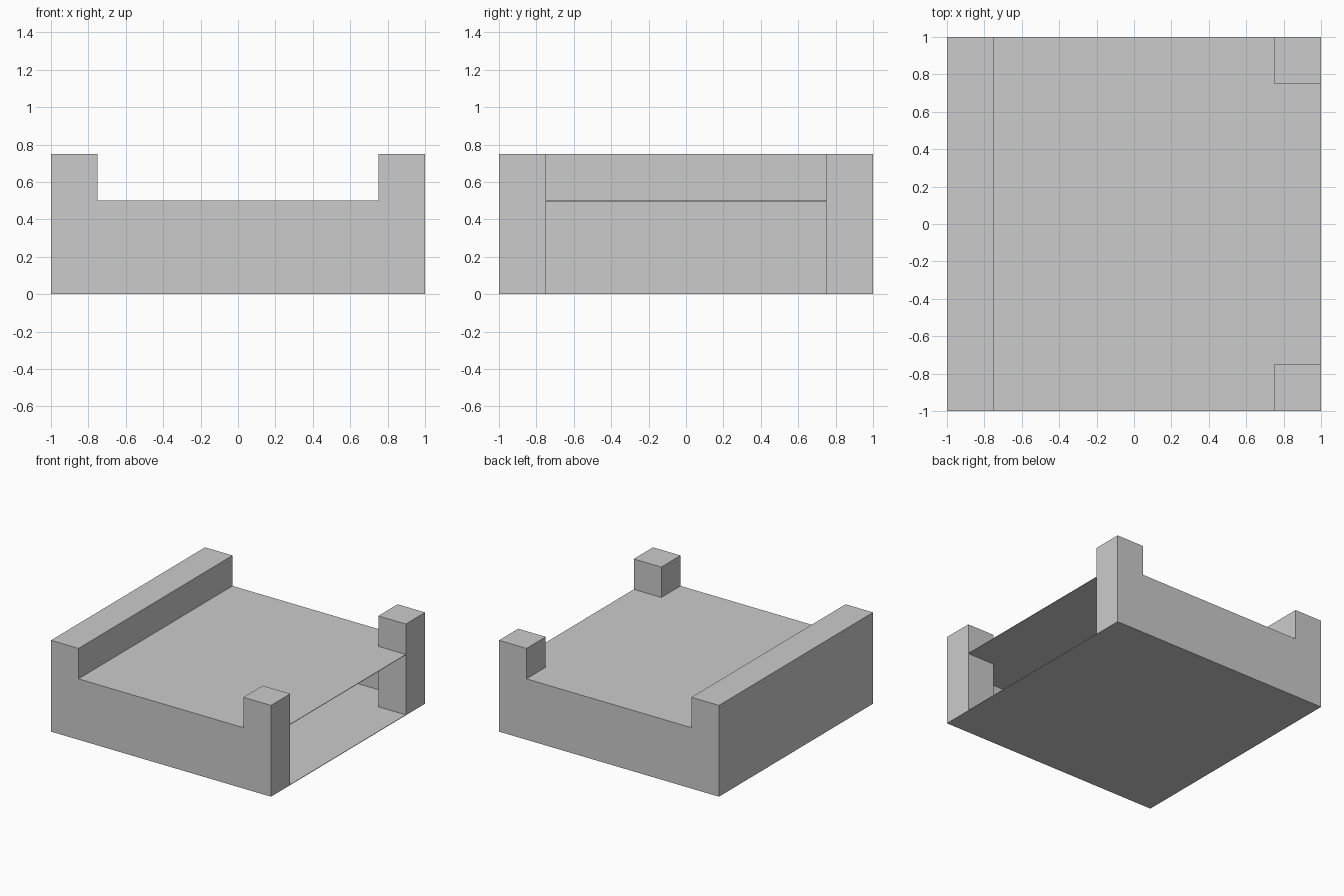
import bpy
import bmesh

cube = bpy.data.objects.get("Cube")
if cube:
    bpy.data.objects.remove(cube, do_unlink=True)

HALF = 1.0      # half of the overall width and depth
POST = 0.25     # side of a post and thickness of the wall
TALL = 0.75     # height of the wall and posts
DECK = 0.5      # height of the deck
THIN = 0.004    # thickness of the panels
INNER = HALF - POST

grey = bpy.data.materials.new("plain_grey")
grey.use_nodes = True
colour = (0.6, 0.6, 0.6, 1)
grey.diffuse_color = colour
grey.node_tree.nodes["Principled BSDF"].inputs["Base Color"].default_value = colour


def prism(name, outline, bottom, top):
    """Extrude a flat outline upwards from bottom to top."""
    bm = bmesh.new()
    base = bm.faces.new([bm.verts.new((x, y, bottom)) for x, y in outline])
    grown = bmesh.ops.extrude_face_region(bm, geom=[base])["geom"]
    moved = [v for v in grown if isinstance(v, bmesh.types.BMVert)]
    bmesh.ops.translate(bm, verts=moved, vec=(0, 0, top - bottom))
    bmesh.ops.recalc_face_normals(bm, faces=bm.faces)
    mesh = bpy.data.meshes.new(name)
    bm.to_mesh(mesh)
    bm.free()
    mesh.materials.append(grey)
    obj = bpy.data.objects.new(name, mesh)
    bpy.context.collection.objects.link(obj)
    return obj


def rect(x0, x1, y0, y1):
    return [(x0, y0), (x1, y0), (x1, y1), (x0, y1)]


# Solid wall along one side
prism("side_wall", rect(-HALF, -INNER, -HALF, HALF), 0, TALL)

# Corner posts and the thin panels beside them, front and back
for label, s in (("front", -1), ("back", 1)):
    prism(label + "_post", rect(INNER, HALF, s * INNER, s * HALF), 0, TALL)
    prism(label + "_panel", rect(-INNER, INNER, s * (HALF - THIN), s * HALF), 0, DECK)

# Thin deck and floor, notched around the posts and open between them
notched = [(-INNER, -HALF), (INNER, -HALF), (INNER, -INNER), (HALF, -INNER),
           (HALF, INNER), (INNER, INNER), (INNER, HALF), (-INNER, HALF)]
prism("deck", notched, DECK - THIN, DECK)
prism("floor", notched, 0, THIN)
